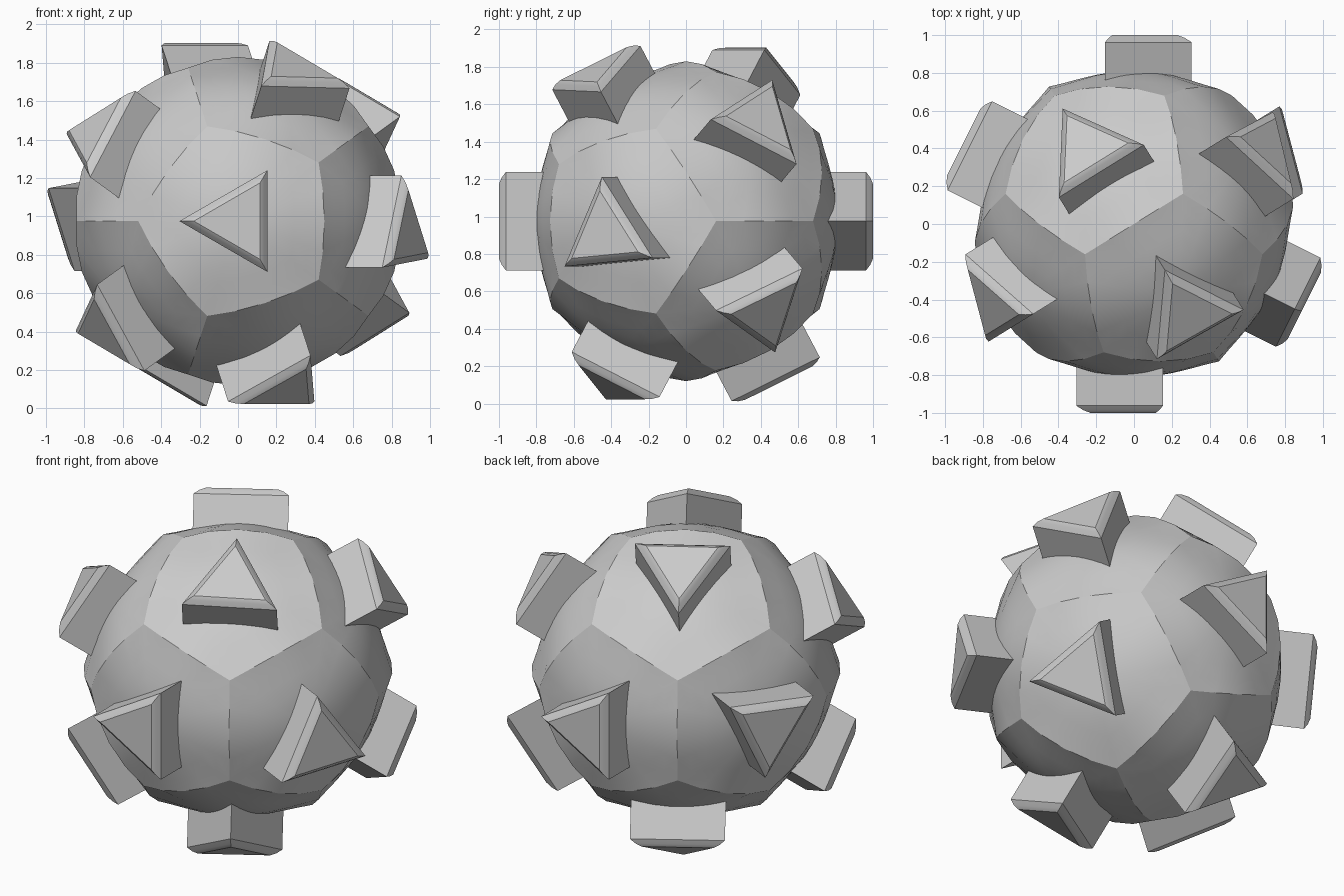
import bpy, bmesh
from math import sin, cos, radians, acos, sqrt
from mathutils import Vector

if "Cube" in bpy.data.objects:
    bpy.data.objects.remove(bpy.data.objects["Cube"])

BODY_Z, STUD_Z = 0.975, 0.963
EDGE_R, FACE_R = 0.855, 0.812
VERT_POLAR = radians(37.377)
SEG, RINGS = 4, 5


def finish(name, bm, z, angle=None):
    bmesh.ops.recalc_face_normals(bm, faces=bm.faces)
    me = bpy.data.meshes.new(name)
    bm.to_mesh(me)
    bm.free()
    ob = bpy.data.objects.new(name, me)
    ob.location.z = z
    bpy.context.collection.objects.link(ob)
    if angle:
        bpy.ops.object.select_all(action='DESELECT')
        ob.select_set(True)
        bpy.context.view_layer.objects.active = ob
        bpy.ops.object.shade_smooth_by_angle(angle=radians(angle))
    return ob


# Twelve face frames: axis, in-plane e1 and e2, stud tip angle, stud offset, height
frames = []
tips = [95, 33.5, -102, -136, 144]
for s in (1, -1):
    frames.append((Vector((0, -s, 0)), Vector((-s, 0, 0)), Vector((0, 0, s)), 0, 0, BODY_Z))
    c, h = 2 / sqrt(5), 1 / sqrt(5)
    for k, tip in enumerate(tips):
        t = radians(72 * k)
        frames.append((s * Vector((c * cos(t), -h, c * sin(t))),
                       s * Vector((h * cos(t), c, h * sin(t))),
                       s * Vector((-sin(t), 0, cos(t))), tip, 0.055, STUD_Z))

# Body: dodecahedron with spherical edges and shallower domed faces
bm = bmesh.new()
for d, e1, e2, *_ in frames:
    corners = [d * cos(VERT_POLAR) + sin(VERT_POLAR) *
               (e1 * cos(radians(72 * i)) + e2 * sin(radians(72 * i))) for i in range(5)]
    rim = [corners[i].lerp(corners[(i + 1) % 5], j / SEG).normalized()
           for i in range(5) for j in range(SEG)]
    n = len(rim)
    flat = d * cos(VERT_POLAR)
    centre = bm.verts.new(d * FACE_R)
    prev = None
    for r in range(1, RINGS + 1):
        t = r / RINGS
        rad = FACE_R + (EDGE_R - FACE_R) * t ** 3
        ring = [bm.verts.new(flat.lerp(p, t).normalized() * rad) for p in rim]
        for i in range(n):
            j = (i + 1) % n
            if prev:
                bm.faces.new((prev[i], ring[i], ring[j], prev[j]))
            else:
                bm.faces.new((centre, ring[i], ring[j]))
        prev = ring
bmesh.ops.remove_doubles(bm, verts=bm.verts, dist=1e-4)
for f in bm.faces:
    f.smooth = True
for e in bm.edges:
    if all(v.co.length > EDGE_R - 1e-3 for v in e.verts):
        e.smooth = False
finish("body", bm, BODY_Z)

# Studs: triangular prisms with a rounded-over cap
PROFILE = [(0.305, 0.68), (0.305, 0.962), (0.27, 0.985), (0.23, 1.0)]
for num, (d, e1, e2, tip, off, z) in enumerate(frames):
    bm = bmesh.new()

    def planar(a):
        return e1 * cos(radians(a)) + e2 * sin(radians(a))
    loops = [[bm.verts.new(d * h - planar(tip) * off + planar(tip + 120 * i) * r)
              for i in range(3)] for r, h in PROFILE]
    for a, b in zip(loops, loops[1:]):
        for i in range(3):
            j = (i + 1) % 3
            bm.faces.new((a[i], a[j], b[j], b[i]))
    bm.faces.new(loops[0][::-1])
    bm.faces.new(loops[-1])
    finish(f"stud_{num + 1}", bm, z, 30)
